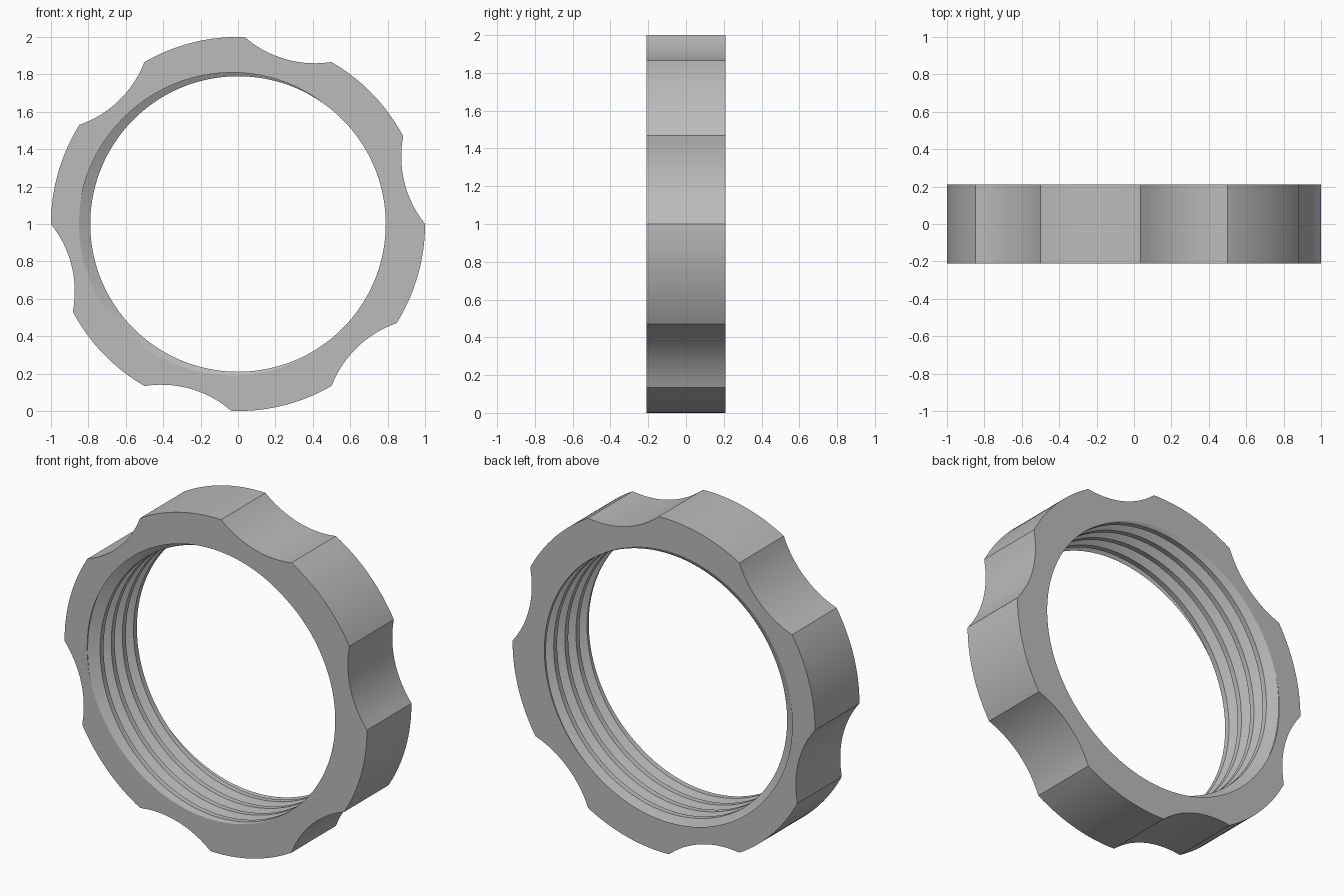
import bpy, bmesh
from math import cos, sin, tau, radians, degrees, sqrt

if "Cube" in bpy.data.objects:
    bpy.data.objects.remove(bpy.data.objects["Cube"], do_unlink=True)

HALF = 0.21                    # half the thickness of the ring
PITCH = 0.105                  # thread pitch, four full turns
CREST, ROOT = 0.79, 0.85       # thread radii
STEPS = 180
SCALLOP_CENTRE, SCALLOP_RADIUS = 1.49, 0.573
BREAKS = (0.153, 0.46, 0.54, 0.847)   # corners of one thread groove


def outer_radius(a):
    """Round rim with six shallow finger scallops."""
    deg = round(degrees(a)) % 60
    if deg >= 28:
        return 1.0
    d = radians(deg - 14)
    bite = SCALLOP_CENTRE * cos(d) - sqrt(SCALLOP_RADIUS ** 2 - (SCALLOP_CENTRE * sin(d)) ** 2)
    return min(1.0, bite)


def thread_radius(u):
    """Flat crest, sloping flank, narrow flat root."""
    u %= 1.0
    u = min(u, 1.0 - u)
    t = (u - BREAKS[0]) / (BREAKS[1] - BREAKS[0])
    return CREST + (ROOT - CREST) * max(0.0, min(1.0, t))


bm = bmesh.new()


def point(r, a, y):
    return bm.verts.new((r * cos(a), y, 1 + r * sin(a)))


# Each column runs round the section: outer wall, back face, thread, front face
columns = []
for i in range(STEPS + 1):
    a = tau * i / STEPS
    face_r = thread_radius(a / tau)
    col = [point(outer_radius(a), a, -HALF), point(outer_radius(a), a, HALF),
           point(face_r, a, HALF)]
    for n in range(5, -1, -1):
        for b in reversed(BREAKS):
            y = -HALF + PITCH * (n + b - a / tau)
            r = thread_radius(b) if abs(y) < HALF else face_r
            col.append(point(r, a, max(-HALF, min(HALF, y))))
    col.append(point(face_r, a, -HALF))
    columns.append(col)

for c, d in zip(columns, columns[1:]):
    for j in range(len(c)):
        k = (j + 1) % len(c)
        bm.faces.new((c[j], c[k], d[k], d[j]))

# Join the seam and the thread run-outs
bmesh.ops.remove_doubles(bm, verts=bm.verts, dist=0.0002)
bmesh.ops.dissolve_degenerate(bm, edges=bm.edges, dist=0.0001)
bmesh.ops.recalc_face_normals(bm, faces=bm.faces)

mesh = bpy.data.meshes.new("threaded_ring")
bm.to_mesh(mesh)
bm.free()
ring = bpy.data.objects.new("threaded_ring", mesh)
bpy.context.collection.objects.link(ring)

# Plain grey
grey = bpy.data.materials.new("light_grey")
grey.use_nodes = True
colour = (0.5, 0.5, 0.5, 1)
grey.diffuse_color = colour
grey.node_tree.nodes["Principled BSDF"].inputs["Base Color"].default_value = colour
mesh.materials.append(grey)

bpy.context.view_layer.objects.active = ring
ring.select_set(True)
bpy.ops.object.shade_smooth_by_angle(angle=radians(25))
